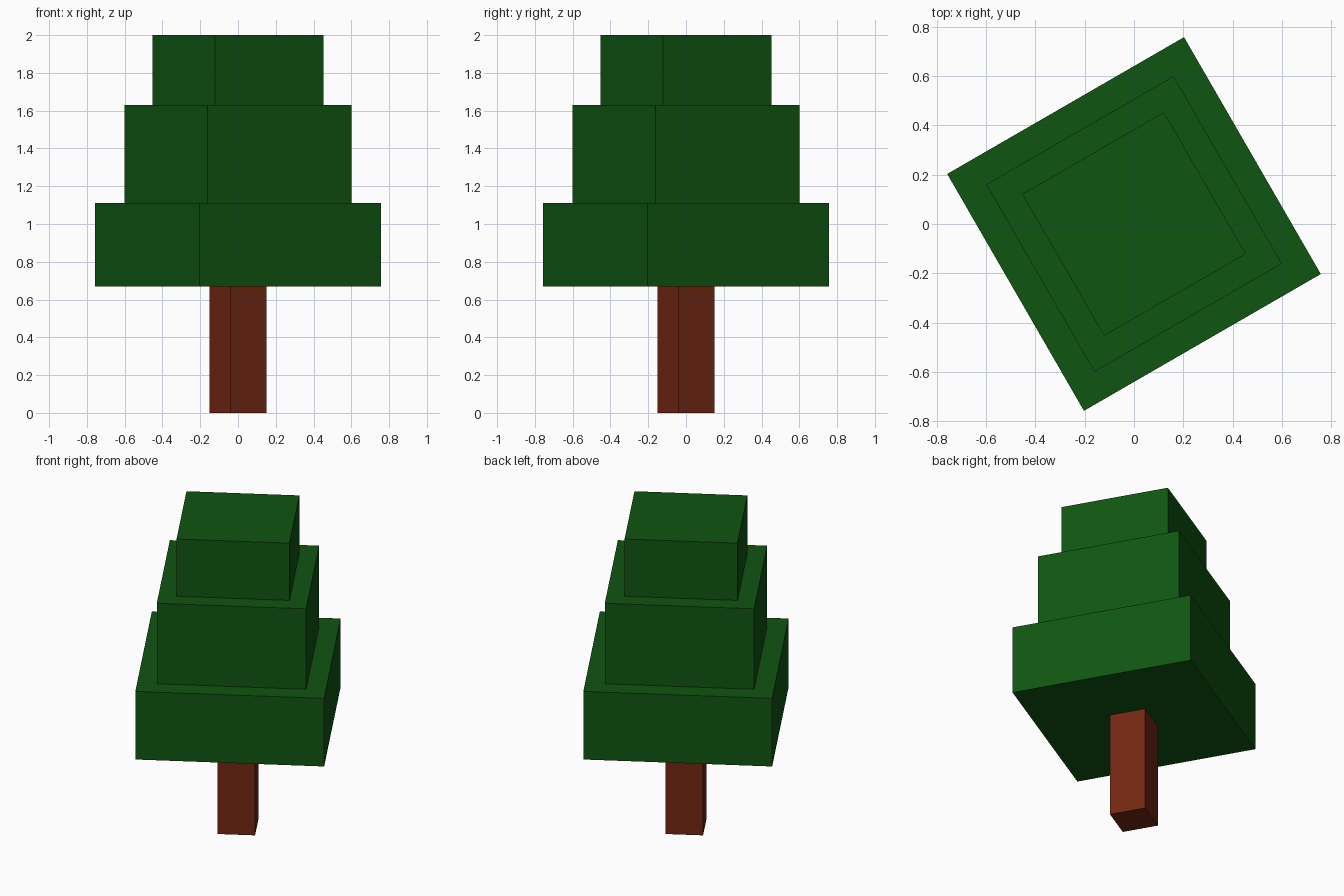
import bpy
import math

cube = bpy.data.objects.get("Cube")
if cube:
    bpy.data.objects.remove(cube, do_unlink=True)


def make_material(name, rgb):
    mat = bpy.data.materials.new(name)
    mat.use_nodes = True
    colour = (*rgb, 1.0)
    mat.diffuse_color = colour
    mat.node_tree.nodes["Principled BSDF"].inputs["Base Color"].default_value = colour
    return mat


def add_block(name, width, bottom, top, mat):
    """Square block centred on the trunk axis, turned with the whole tree."""
    bpy.ops.mesh.primitive_cube_add(size=1, location=(0, 0, (bottom + top) / 2),
                                    rotation=(0, 0, TURN))
    block = bpy.context.object
    block.name = name
    block.scale = (width, width, top - bottom)
    bpy.ops.object.transform_apply(location=False, rotation=True, scale=True)
    block.data.materials.append(mat)


TURN = math.radians(30)
bark = make_material("bark brown", (0.17, 0.02, 0.006))
leaves = make_material("leaf green", (0.005, 0.09, 0.006))

# Trunk
add_block("trunk", 0.22, 0, 0.67, bark)

# Stepped foliage tiers
add_block("lower_foliage", 1.11, 0.67, 1.11, leaves)
add_block("middle_foliage", 0.878, 1.11, 1.63, leaves)
add_block("upper_foliage", 0.664, 1.63, 2.0, leaves)
